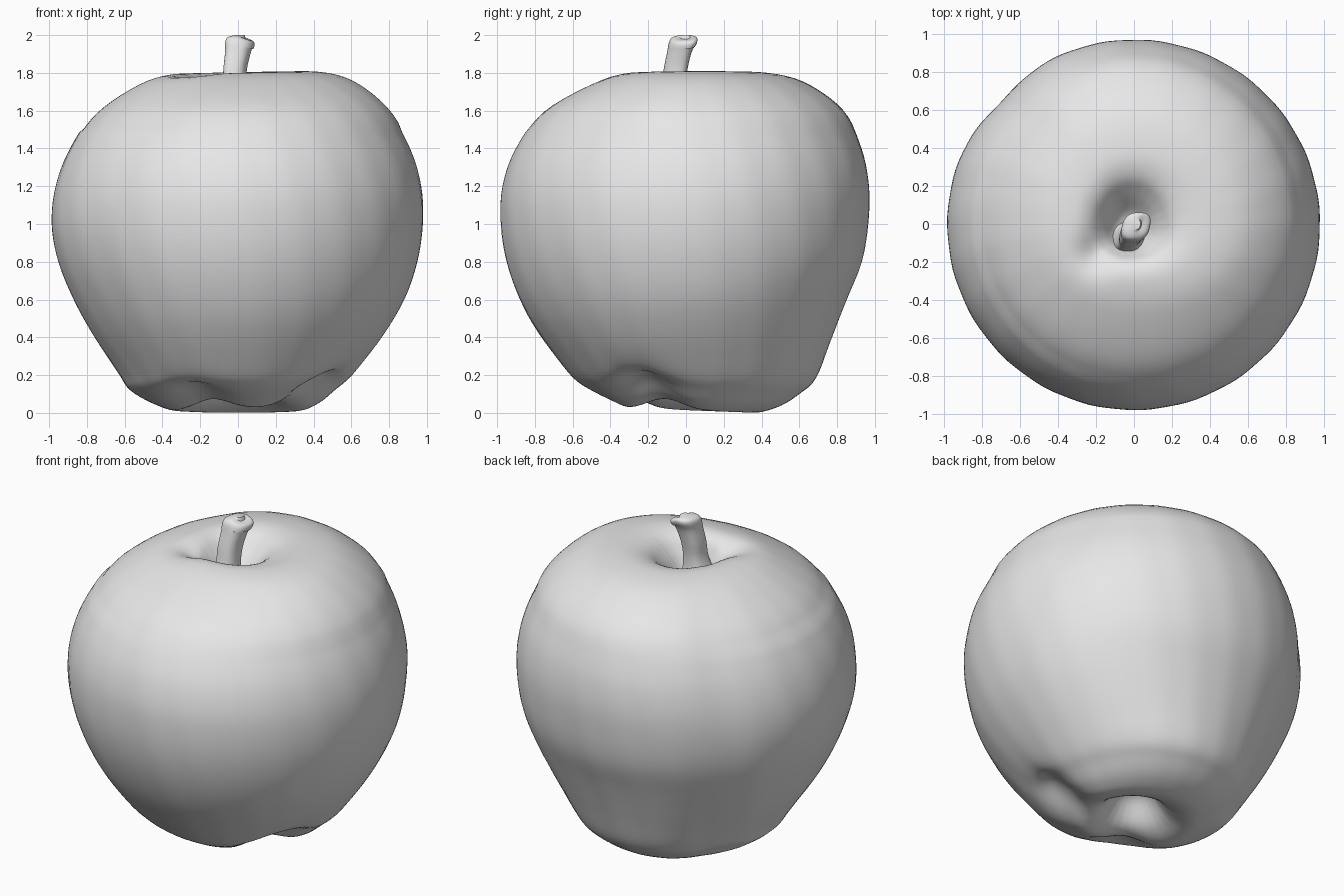
import bpy
import bmesh
import math
from mathutils import Vector

cube = bpy.data.objects.get("Cube")
if cube:
    bpy.data.objects.remove(cube, do_unlink=True)

grey = bpy.data.materials.new("plain grey")
grey.use_nodes = True
grey.diffuse_color = (0.8, 0.8, 0.8, 1)
grey.node_tree.nodes["Principled BSDF"].inputs["Base Color"].default_value = (0.8, 0.8, 0.8, 1)

SEGMENTS = 128
STEPS = 5


def catmull(rows):
    """Smooth a list of rows, passing through every one."""
    out = []
    for i in range(len(rows) - 1):
        quad = [rows[max(i - 1, 0)], rows[i], rows[i + 1], rows[min(i + 2, len(rows) - 1)]]
        for k in range(STEPS):
            t = k / STEPS
            out.append([b + 0.5 * t * (c - a + t * (2 * a - 5 * b + 4 * c - d + t * (3 * (b - c) + d - a)))
                        for a, b, c, d in zip(*quad)])
    return out + [list(rows[-1])]


def bump(x, y, cx, cy, size):
    return math.exp(-((x - cx) ** 2 + (y - cy) ** 2) / size ** 2)


def skin(name, rings):
    """Join closed rings of points and cap both ends."""
    bm = bmesh.new()
    loops = [[bm.verts.new(p) for p in ring] for ring in rings]
    for low, high in zip(loops, loops[1:]):
        n = len(low)
        for j in range(n):
            bm.faces.new((low[j], low[(j + 1) % n], high[(j + 1) % n], high[j]))
    bm.faces.new(loops[0][::-1])
    bm.faces.new(loops[-1])
    bmesh.ops.recalc_face_normals(bm, faces=bm.faces)
    mesh = bpy.data.meshes.new(name)
    bm.to_mesh(mesh)
    bm.free()
    mesh.materials.append(grey)
    obj = bpy.data.objects.new(name, mesh)
    bpy.context.collection.objects.link(obj)
    bpy.ops.object.select_all(action="DESELECT")
    obj.select_set(True)
    bpy.context.view_layer.objects.active = obj
    bpy.ops.object.shade_smooth_by_angle(angle=math.radians(50))
    return obj


# Fruit profile: height, then reach towards right, left, front and back
profile = [
    (0.24, 0.02, 0.02, 0.02, 0.02),
    (0.20, 0.10, 0.10, 0.10, 0.10),
    (0.08, 0.20, 0.20, 0.20, 0.20),
    (0.03, 0.32, 0.33, 0.30, 0.34),
    (0.06, 0.44, 0.43, 0.40, 0.48),
    (0.13, 0.57, 0.52, 0.54, 0.60),
    (0.21, 0.63, 0.61, 0.63, 0.69),
    (0.40, 0.76, 0.76, 0.77, 0.77),
    (0.60, 0.87, 0.88, 0.88, 0.85),
    (0.80, 0.95, 0.95, 0.95, 0.93),
    (1.00, 0.985, 0.98, 0.98, 0.965),
    (1.20, 0.965, 0.97, 0.97, 0.97),
    (1.40, 0.89, 0.91, 0.90, 0.93),
    (1.60, 0.75, 0.79, 0.75, 0.83),
    (1.75, 0.52, 0.60, 0.48, 0.62),
    (1.80, 0.34, 0.40, 0.30, 0.40),
    (1.78, 0.23, 0.24, 0.19, 0.27),
    (1.70, 0.15, 0.15, 0.13, 0.18),
    (1.60, 0.08, 0.08, 0.08, 0.09),
    (1.57, 0.02, 0.02, 0.02, 0.02),
]

facet_point = Vector((-0.47, 0.24, 0.10))
facet_normal = Vector((-0.53, 0.33, -0.78)).normalized()


def fruit_point(row, angle):
    z, right, left, front, back = row
    c, s = math.cos(angle), math.sin(angle)
    r = (left if c > 0 else right) * c * c + (back if s > 0 else front) * s * s
    # Flattened flank at the back right
    r *= 1 - 0.025 * math.exp(-((angle - math.radians(137)) / 0.22) ** 2)
    # Faint vertical ripples
    r *= 1 + 0.0015 * math.sin(23 * angle + 5 * z)
    x, y = r * c, r * s
    if z < 0.5:
        # Uneven base with hollows opening to the front and left
        fade = min(1, (0.5 - z) / 0.4)
        z += fade * (0.12 * bump(x, y, 0.40, -0.20, 0.17)
                     + 0.08 * bump(x, y, -0.2, -0.35, 0.16)
                     - 0.035 * y)
    if z > 1.5:
        # Leaning shoulders and a crease beside the stem
        z += 0.02 * (x + 0.3 * y) - 0.05 * bump(x, y, -0.2, -0.15, 0.10)
        fade = max(0, 1 - r / 0.35)
        x -= 0.03 * fade
        y -= 0.04 * fade
    p = Vector((x, y, z))
    # Pressed flat spot on the base
    depth = (p - facet_point).dot(facet_normal)
    if depth > 0 and (p - facet_point).length < 0.4:
        p -= facet_normal * depth
    return p


angles = [math.tau * j / SEGMENTS for j in range(SEGMENTS)]
rings = [[fruit_point(row, a) for a in angles] for row in catmull(profile)]
lowest = min(p.z for ring in rings for p in ring)
for ring in rings:
    for p in ring:
        if p.z < 0.3:
            p.z -= lowest * (1 - max(p.z, 0) / 0.3)
skin("fruit_body", rings)

# Stem path: centre x, y, z, then half widths
stem = [
    (-0.03, -0.09, 1.54, 0.13, 0.12),
    (-0.03, -0.08, 1.62, 0.085, 0.08),
    (-0.02, -0.07, 1.72, 0.063, 0.063),
    (-0.015, -0.055, 1.82, 0.063, 0.063),
    (0.0, -0.035, 1.91, 0.069, 0.065),
    (0.01, -0.015, 1.965, 0.078, 0.074),
    (0.012, -0.008, 1.99, 0.065, 0.062),
    (0.01, -0.005, 2.0, 0.025, 0.025),
]


def stem_point(row, angle):
    x, y, z, w, d = row
    c, s = math.cos(angle), math.sin(angle)
    # Squarish section, with the rim dropping to the left
    u = math.copysign(abs(c) ** 0.75, c)
    v = math.copysign(abs(s) ** 0.75, s)
    drop = 0.02 * u if z > 1.94 and w > 0.03 else 0
    return Vector((x + w * (u + 0.2 * v) * 0.95, y + d * v, z - max(drop, 0)))


stem_angles = [math.tau * j / 32 for j in range(32)]
skin("stem", [[stem_point(row, a) for a in stem_angles] for row in catmull(stem)])
